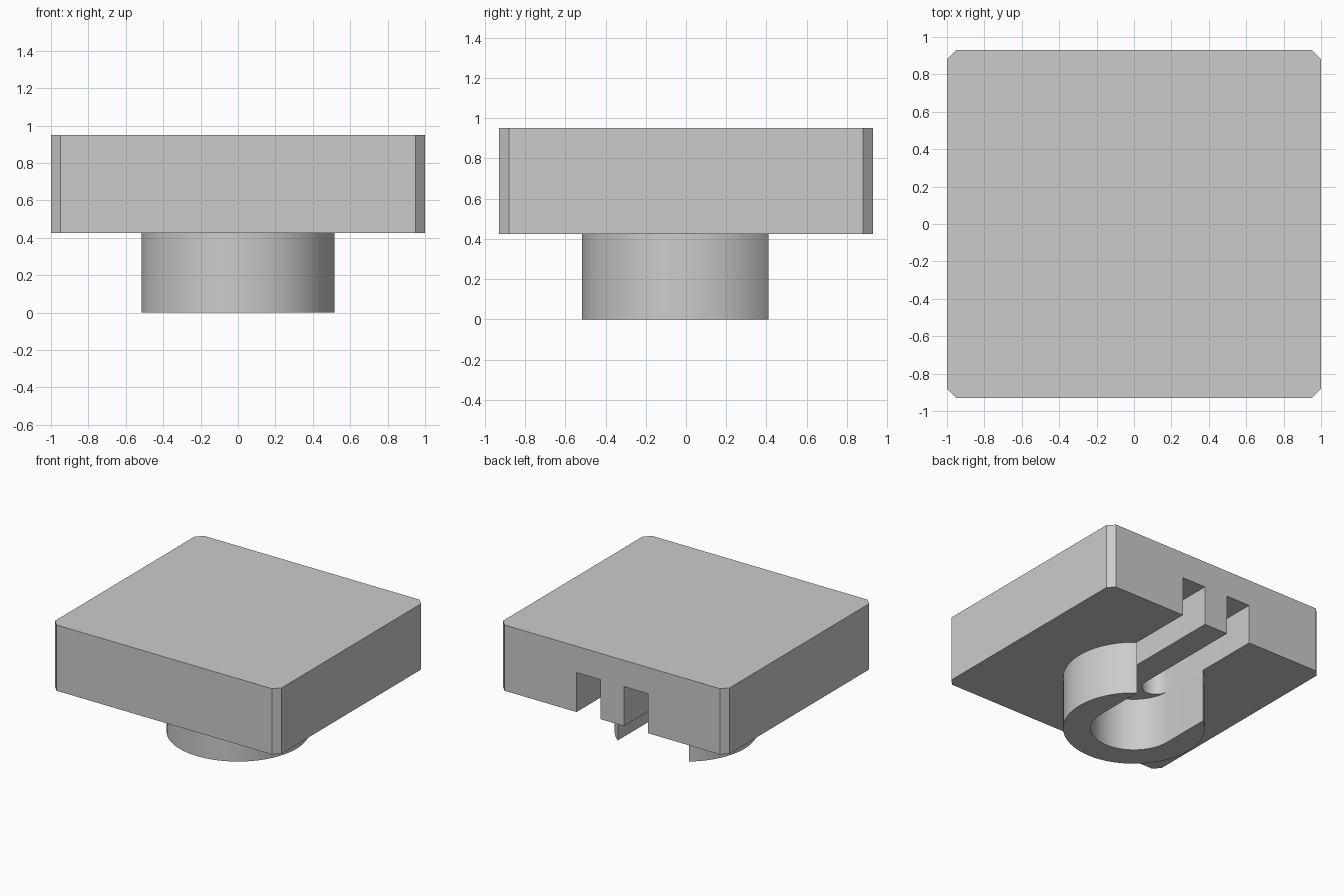
import bpy, bmesh
from math import sin, cos, pi, asin, radians

cube = bpy.data.objects.get("Cube")
if cube:
    bpy.data.objects.remove(cube, do_unlink=True)

# Main dimensions
HALF_X, HALF_Y, CHAMFER = 1.0, 0.93, 0.05
BASE_Z, TOP_Z, SLOT_Z = 0.425, 0.95, 0.74
OUTER, INNER, RIB = 0.517, 0.315, 0.105

grey = bpy.data.materials.new("plain grey")
grey.use_nodes = True
grey.diffuse_color = (0.6, 0.6, 0.6, 1)
grey.node_tree.nodes["Principled BSDF"].inputs["Base Color"].default_value = (0.6, 0.6, 0.6, 1)


def arc(cx, cy, r, a0, a1, n):
    return [(cx + r * cos(a0 + (a1 - a0) * i / n),
             cy + r * sin(a0 + (a1 - a0) * i / n)) for i in range(n + 1)]


def extrude_profile(name, points, z0, z1):
    """Solid made by raising a flat outline from z0 to z1."""
    bm = bmesh.new()
    face = bm.faces.new([bm.verts.new((x, y, z0)) for x, y in points])
    top = bmesh.ops.extrude_face_region(bm, geom=[face], use_keep_orig=True)
    bmesh.ops.translate(bm, vec=(0, 0, z1 - z0),
                        verts=[g for g in top["geom"] if isinstance(g, bmesh.types.BMVert)])
    bmesh.ops.recalc_face_normals(bm, faces=bm.faces)
    mesh = bpy.data.meshes.new(name)
    bm.to_mesh(mesh)
    bm.free()
    mesh.materials.append(grey)
    obj = bpy.data.objects.new(name, mesh)
    bpy.context.collection.objects.link(obj)
    return obj


def smooth(obj):
    bpy.ops.object.select_all(action='DESELECT')
    obj.select_set(True)
    bpy.context.view_layer.objects.active = obj
    bpy.ops.object.shade_smooth_by_angle(angle=radians(30))


# Block with chamfered upright corners
cx, cy = HALF_X - CHAMFER, HALF_Y - CHAMFER
block = extrude_profile("block", [
    (-cx, -HALF_Y), (cx, -HALF_Y), (HALF_X, -cy), (HALF_X, cy),
    (cx, HALF_Y), (-cx, HALF_Y), (-HALF_X, cy), (-HALF_X, -cy)], BASE_Z, TOP_Z)

# Two round-ended grooves open at the back, leaving a rib between them
middle, radius = (INNER + RIB) / 2, (INNER - RIB) / 2
for side, label in ((1, "left"), (-1, "right")):
    x = side * middle
    outline = arc(x, 0, radius, pi, 2 * pi, 24)
    outline += [(x + radius, 1.1), (x - radius, 1.1)]
    cutter = extrude_profile(label + "_groove_cutter", outline, BASE_Z - 0.2, SLOT_Z)
    cutter.hide_render = True
    cutter.hide_viewport = True
    cut = block.modifiers.new(label + "_groove", 'BOOLEAN')
    cut.operation = 'DIFFERENCE'
    cut.solver = 'EXACT'
    cut.object = cutter

# Bake the grooves into the block
bpy.context.view_layer.update()
graph = bpy.context.evaluated_depsgraph_get()
grooved = bpy.data.meshes.new_from_object(block.evaluated_get(graph))
block.modifiers.clear()
block.data = grooved
for obj in [o for o in bpy.data.objects if o.name.endswith("_groove_cutter")]:
    bpy.data.objects.remove(obj, do_unlink=True)
smooth(block)

# Horseshoe collar under the block, open at the back
end = pi / 2 - asin(INNER / OUTER)
collar_outline = arc(0, 0, OUTER, pi - end, 2 * pi + end, 72)
collar_outline += arc(0, 0, INNER, 0, -pi, 48)
collar = extrude_profile("collar", collar_outline, 0, BASE_Z)
smooth(collar)
